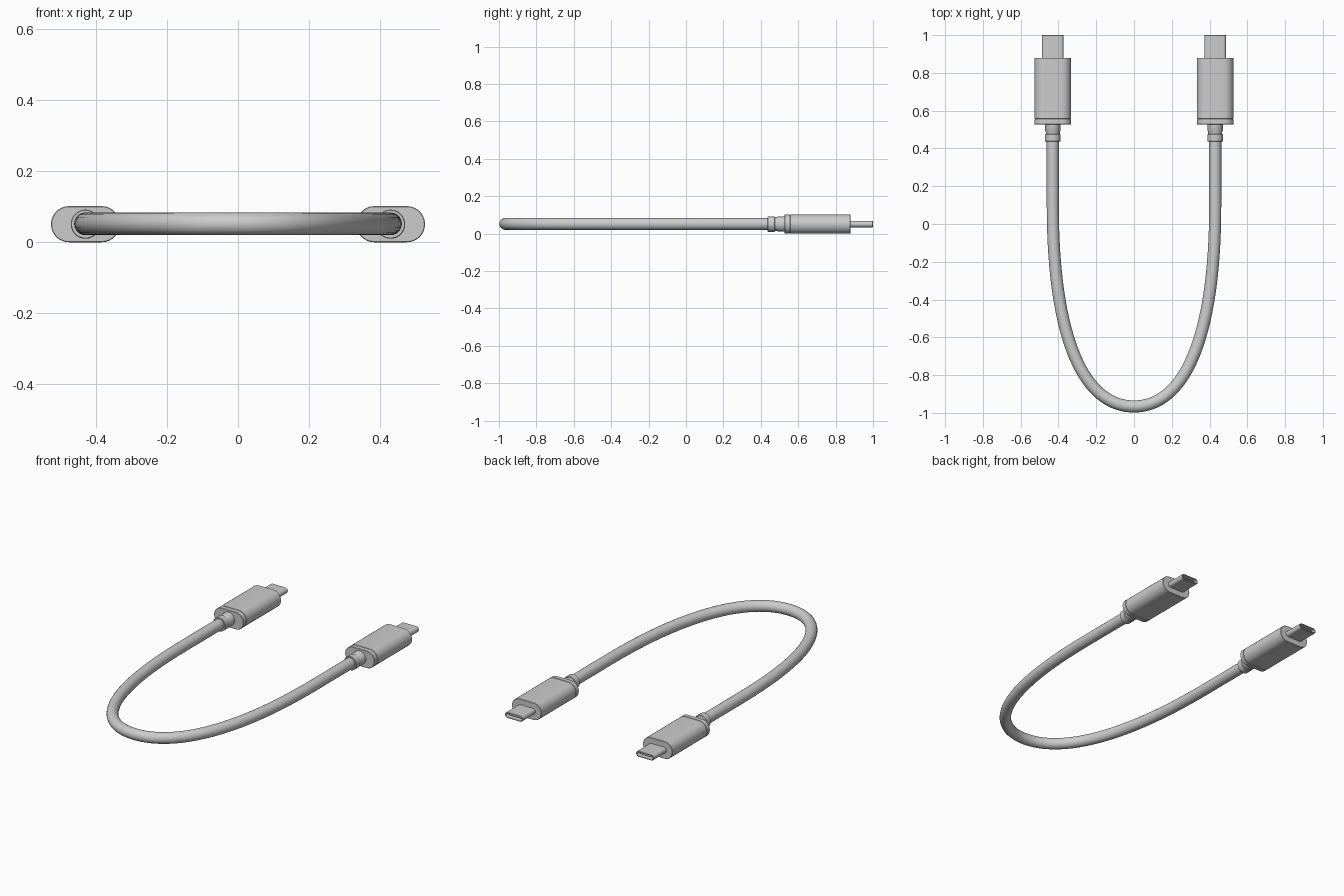
import bpy, bmesh
from math import pi, cos, sin

if "Cube" in bpy.data.objects:
    bpy.data.objects.remove(bpy.data.objects["Cube"])

CX, CZ = 0.43, 0.051  # centre line of the right-hand connector


def stadium(hw, hh, n=14):
    """Rounded slot outline with fully round ends."""
    pts = []
    for side, start in ((1, -pi / 2), (-1, pi / 2)):
        for i in range(n + 1):
            a = start + pi * i / n
            pts.append((side * (hw - hh) + hh * cos(a), hh * sin(a)))
    return pts


def circle(r, n=40):
    return [(r * cos(2 * pi * i / n), r * sin(2 * pi * i / n)) for i in range(n)]


def loft(name, sections):
    """Skin (y, outline) sections, cap both ends and mirror across x = 0."""
    bm = bmesh.new()
    rings = [[bm.verts.new((CX + x, y, CZ + z)) for x, z in outline]
             for y, outline in sections]
    for a, b in zip(rings, rings[1:]):
        for i in range(len(a)):
            j = (i + 1) % len(a)
            bm.faces.new((a[i], a[j], b[j], b[i]))
    bm.faces.new(rings[0])
    bm.faces.new(rings[-1])
    bmesh.ops.recalc_face_normals(bm, faces=bm.faces)
    me = bpy.data.meshes.new(name)
    bm.to_mesh(me)
    bm.free()
    ob = bpy.data.objects.new(name, me)
    bpy.context.collection.objects.link(ob)
    ob.modifiers.new("Mirror", 'MIRROR').use_axis[0] = True
    bpy.ops.object.select_all(action='DESELECT')
    ob.select_set(True)
    bpy.context.view_layer.objects.active = ob
    bpy.ops.object.shade_smooth_by_angle(angle=0.6)
    return ob


# Connector housings with a thin seam near the cable end
W, H = 0.097, 0.051
loft("connector_housing", [(y, stadium(W - d, H - d)) for y, d in (
    (0.527, 0.002), (0.529, 0), (0.553, 0), (0.554, 0.003),
    (0.557, 0.003), (0.558, 0), (0.878, 0), (0.88, 0.002))])

# Hollow metal plug shells
loft("plug_shell", [(y, stadium(0.058 - d, 0.017 - d)) for y, d in (
    (0.87, 0), (0.998, 0), (1.0, 0.0015), (1.0, 0.005), (0.89, 0.005))])

# Contact tongues inside the plugs
loft("plug_tongue", [(y, stadium(0.043, 0.004)) for y in (0.885, 0.985)])

# Strain relief collars
loft("strain_relief", [(y, circle(r)) for y, r in (
    (0.437, 0.028), (0.437, 0.039), (0.439, 0.041), (0.473, 0.041),
    (0.476, 0.037), (0.486, 0.037), (0.492, 0.04), (0.535, 0.04))])

# Cable: straight ends joined by a smooth U bend
cu = bpy.data.curves.new("cable", 'CURVE')
cu.dimensions = '3D'
cu.bevel_depth = 0.032
cu.bevel_resolution = 8
cu.resolution_u = 32
cu.use_fill_caps = True
sp = cu.splines.new('BEZIER')
sp.bezier_points.add(4)
path = [  # point, left handle, right handle
    ((-CX, 0.5), (-CX, 0.6), (-CX, 0.35)),
    ((-CX, 0.1), (-CX, 0.2), (-CX, -0.62)),
    ((0, -0.966), (-0.26, -0.966), (0.26, -0.966)),
    ((CX, 0.1), (CX, -0.62), (CX, 0.2)),
    ((CX, 0.5), (CX, 0.35), (CX, 0.6))]
for p, (co, left, right) in zip(sp.bezier_points, path):
    p.handle_left_type = p.handle_right_type = 'FREE'
    p.co, p.handle_left, p.handle_right = [(*v, CZ + 0.001) for v in (co, left, right)]
sp.use_smooth = True
bpy.context.collection.objects.link(bpy.data.objects.new("cable", cu))
